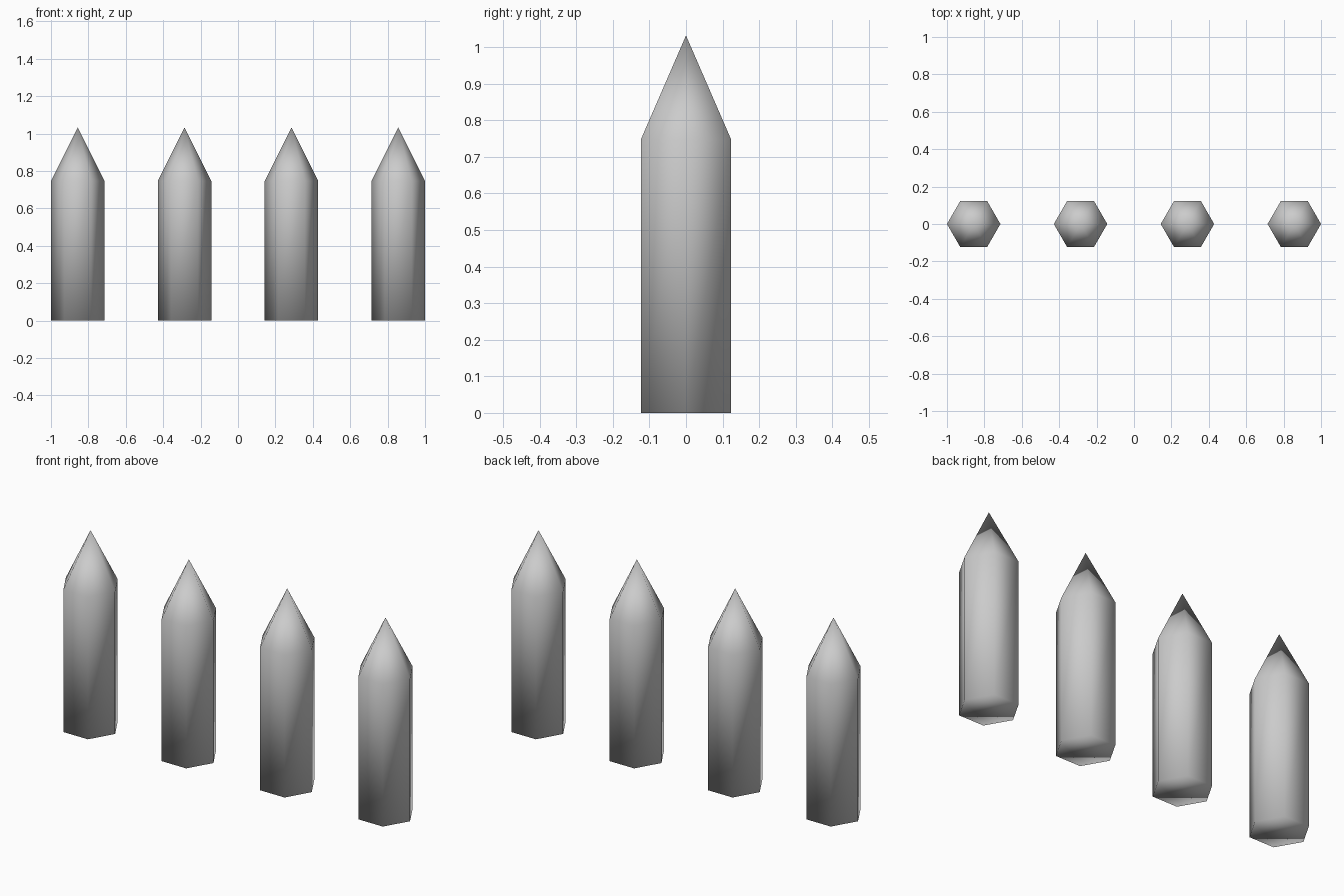
import bpy, bmesh
from math import cos, sin, pi

if "Cube" in bpy.data.objects:
    bpy.data.objects.remove(bpy.data.objects["Cube"])

R = 1 / 7          # hexagon corner radius
SHOULDER = 0.747   # top of the straight body
TIP = 1.032        # point height


def picket(name, x):
    bm = bmesh.new()
    ring = [(R * cos(i * pi / 3), R * sin(i * pi / 3)) for i in range(6)]
    low = [bm.verts.new((px, py, 0)) for px, py in ring]
    high = [bm.verts.new((px, py, SHOULDER)) for px, py in ring]
    tip = bm.verts.new((0, 0, TIP))
    bm.faces.new(low[::-1])                                # base
    for i in range(6):
        j = (i + 1) % 6
        bm.faces.new((low[i], low[j], high[j], high[i]))   # side
        bm.faces.new((high[i], high[j], tip))              # pointed top
    for f in bm.faces:
        f.smooth = True
    mesh = bpy.data.meshes.new(name)
    bm.to_mesh(mesh)
    bm.free()
    obj = bpy.data.objects.new(name, mesh)
    obj.location.x = x
    bpy.context.collection.objects.link(obj)


# Row of four evenly spaced pointed posts
for k in range(4):
    picket(f"pointed_post_{k + 1}", (4 * k - 6) / 7)
